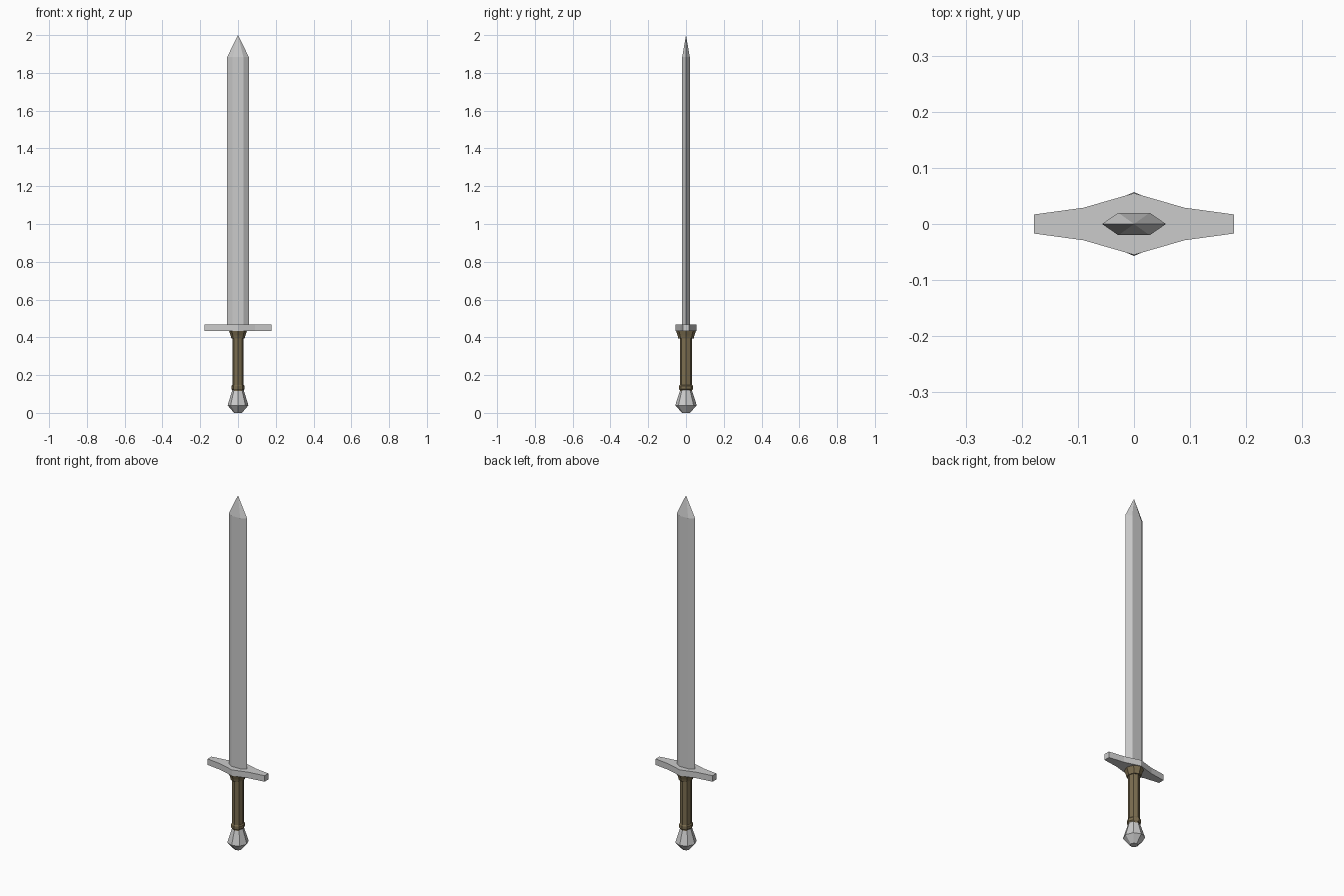
import bpy
import bmesh
import math

if "Cube" in bpy.data.objects:
    bpy.data.objects.remove(bpy.data.objects["Cube"])


def loft(name, rings, material=None):
    """Skin a stack of equal-sized rings into a closed, flat-faced object."""
    bm = bmesh.new()
    loops = [[bm.verts.new(p) for p in ring] for ring in rings]
    n = len(loops[0])
    for lo, hi in zip(loops, loops[1:]):
        for i in range(n):
            j = (i + 1) % n
            bm.faces.new((lo[i], lo[j], hi[j], hi[i]))
    bm.faces.new(loops[0][::-1])
    bm.faces.new(loops[-1])
    bmesh.ops.remove_doubles(bm, verts=bm.verts, dist=1e-5)
    bmesh.ops.recalc_face_normals(bm, faces=bm.faces)
    mesh = bpy.data.meshes.new(name)
    bm.to_mesh(mesh)
    bm.free()
    obj = bpy.data.objects.new(name, mesh)
    bpy.context.collection.objects.link(obj)
    if material:
        mesh.materials.append(material)
    return obj


def at_height(outline, z, scale=1.0):
    return [(x * scale, y * scale, z) for x, y in outline]


def octagon(rx, ry, z):
    return [(rx * math.cos(i * math.pi / 4), ry * math.sin(i * math.pi / 4), z)
            for i in range(8)]


def turned(name, profile, material=None):
    """Eight-sided part from (x radius, y radius, height) steps."""
    return loft(name, [octagon(*step) for step in profile], material)


leather = bpy.data.materials.new("leather")
leather.diffuse_color = (0.2, 0.155, 0.08, 1)
leather.use_nodes = True
leather.node_tree.nodes["Principled BSDF"].inputs["Base Color"].default_value = leather.diffuse_color

# Blade: flattened hexagon ending in a faceted point
blade_outline = [(0.057, 0), (0.028, 0.02), (-0.028, 0.02),
                 (-0.057, 0), (-0.028, -0.02), (0.028, -0.02)]
blade = loft("blade", [at_height(blade_outline, 0.45),
                       at_height(blade_outline, 1.885)])
bm = bmesh.new()
bm.from_mesh(blade.data)
top = next(f for f in bm.faces if f.normal.z > 0.9)
bmesh.ops.poke(bm, faces=[top])
apex = min((v for v in bm.verts if v.co.z > 1.8), key=lambda v: v.co.xy.length)
apex.co = (0, 0, 2.0)
bm.to_mesh(blade.data)
bm.free()

# Crossguard: plate tapering toward both ends
half = [(0.178, -0.017), (0.178, 0.017), (0.09, 0.029), (0, 0.055)]
guard_outline = half + [(-0.09, 0.029), (-0.178, 0.017),
                        (-0.178, -0.017), (-0.09, -0.029),
                        (0, -0.055), (0.09, -0.029)]
loft("crossguard", [at_height(guard_outline, 0.433),
                    at_height(guard_outline, 0.467)])

# Grip with its flared collar and lower ring
turned("grip", [(0.03, 0.033, 0.115), (0.03, 0.033, 0.40)], leather)
turned("grip_collar", [(0.035, 0.041, 0.395), (0.039, 0.044, 0.41),
                       (0.047, 0.053, 0.434)], leather)
turned("grip_ring", [(0.030, 0.034, 0.12), (0.035, 0.038, 0.126),
                     (0.035, 0.038, 0.142), (0.030, 0.034, 0.148)], leather)

# Pommel: widening downward, then bevelled to a small flat base
turned("pommel", [(0.021, 0.021, 0.0), (0.055, 0.057, 0.04),
                  (0.03, 0.03, 0.122)])
